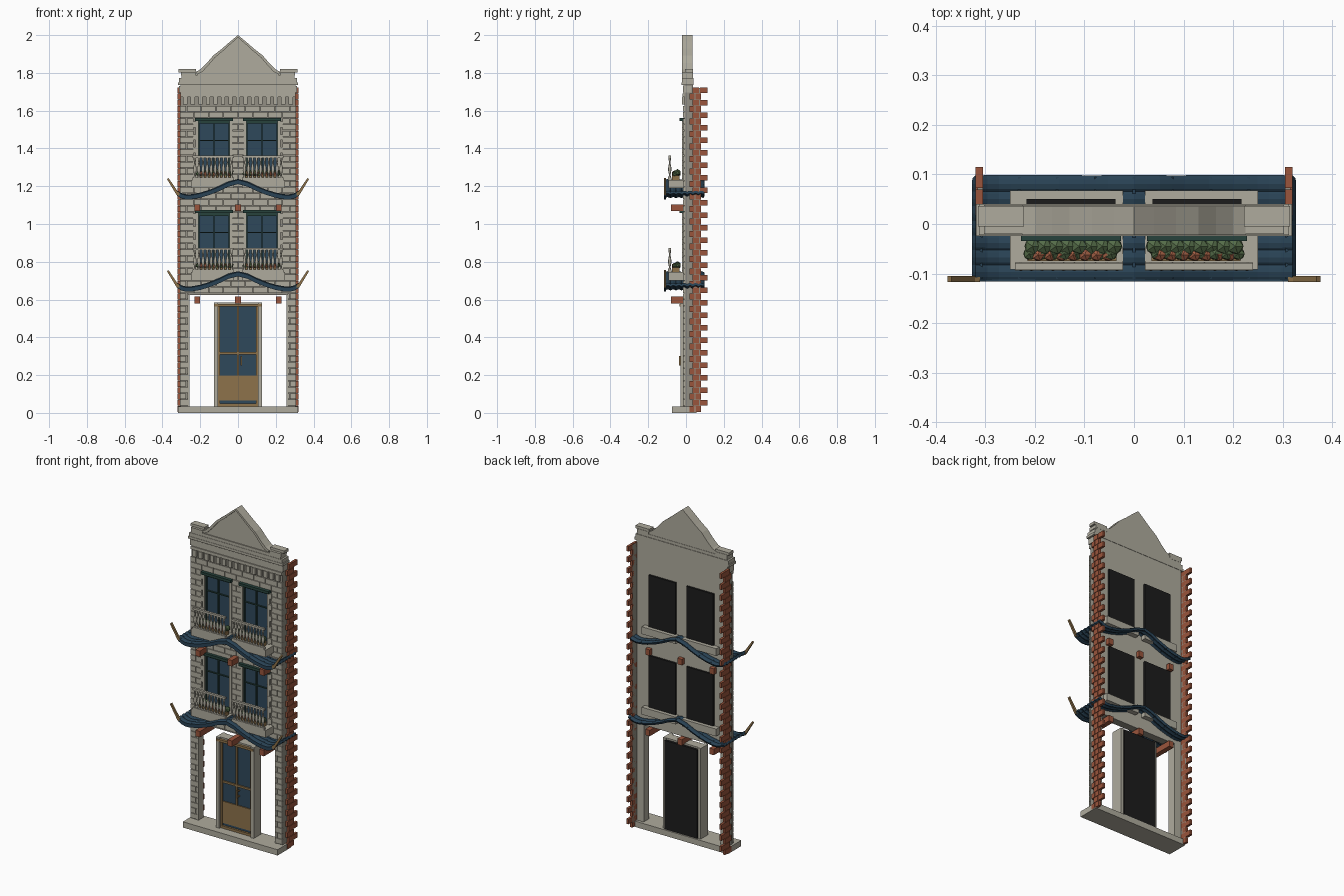
import bpy, bmesh, math, random
from mathutils import Matrix, Vector

random.seed(4)
if "Cube" in bpy.data.objects:
    bpy.data.objects.remove(bpy.data.objects["Cube"], do_unlink=True)


def material(name, r, g, b):
    m = bpy.data.materials.new(name)
    m.diffuse_color = (r, g, b, 1)
    m.use_nodes = True
    m.node_tree.nodes["Principled BSDF"].inputs["Base Color"].default_value = (r, g, b, 1)
    return m


STONE = material("pale stone", .43, .41, .34)
MORTAR = material("grey mortar", .29, .275, .23)
NAVY = material("navy tile", .022, .055, .09)
GLASS = material("blue glass", .028, .065, .105)
GREEN = material("dark green paint", .02, .055, .045)
WOOD = material("tan wood", .27, .17, .07)
BRICK = material("red brick", .32, .09, .045)
BLACK = material("black backing", .012, .012, .012)
LEAF = material("leaf green", .09, .15, .065)
FLOWER = material("orange flower", .38, .12, .06)


def finish(name, bm, mat, smooth=False):
    bmesh.ops.recalc_face_normals(bm, faces=bm.faces)
    me = bpy.data.meshes.new(name)
    bm.to_mesh(me)
    bm.free()
    me.materials.append(mat)
    ob = bpy.data.objects.new(name, me)
    bpy.context.collection.objects.link(ob)
    if smooth:
        me.shade_smooth()
    return ob


def boxes(name, mat, items):
    """One object from (x0, x1, y0, y1, z0, z1) boxes."""
    bm = bmesh.new()
    for x0, x1, y0, y1, z0, z1 in items:
        m = Matrix.Translation(((x0 + x1) / 2, (y0 + y1) / 2, (z0 + z1) / 2))
        bmesh.ops.create_cube(bm, size=1, matrix=m @ Matrix.Diagonal((x1 - x0, y1 - y0, z1 - z0, 1)))
    return finish(name, bm, mat)


def both(items):
    """Boxes plus their mirror images across x = 0."""
    return items + [(-b, -a, *rest) for a, b, *rest in items]


def plate(name, mat, outline, y0, y1):
    """Extrude an x-z outline along y."""
    bm = bmesh.new()
    face = bm.faces.new([bm.verts.new((x, y0, z)) for x, z in outline])
    ext = bmesh.ops.extrude_face_region(bm, geom=[face])
    bmesh.ops.translate(bm, vec=(0, y1 - y0, 0),
                        verts=[v for v in ext["geom"] if isinstance(v, bmesh.types.BMVert)])
    return finish(name, bm, mat)


STOREY = .488
FLOORS = (.752, .752 + STOREY)      # window sill heights
WIN_H = .305
WALL_B = .035

# Wall core with window openings and two ground-floor piers
core = both([(.21, .305, -.008, WALL_B, .625, 1.74), (.262, .305, -.008, WALL_B, .03, .625)])
core.append((-.045, .045, -.008, WALL_B, .625, 1.74))
spans = [(.625, FLOORS[0]), (FLOORS[0] + WIN_H, FLOORS[1]), (FLOORS[1] + WIN_H, 1.74)]
for a, b in spans:
    core += both([(.045, .21, -.008, WALL_B, a, b)])
boxes("wall_core", MORTAR, core)
boxes("rear_wall_facing", STONE, [(a, b, WALL_B, WALL_B + .003, c, d) for a, b, _, _, c, d in core])

# Running-bond stone blocks on the front, clipped around openings
openings = [(-.262, .262, 0, .625)]
for z in FLOORS:
    openings += [(.03, .235, z - .01, z + WIN_H), (-.235, -.03, z - .01, z + WIN_H)]
blocks, row_h, length, gap = [], .0331, .078, .003
for row in range(48):
    z0 = .04 + row * row_h
    z1 = z0 + row_h - gap
    start = -.31 - (length / 2 if row % 2 else 0)
    for i in range(10):
        parts = [(max(-.308, start + i * length), min(.308, start + (i + 1) * length - gap))]
        for a, b, c, d in openings:
            if z1 > c + .008 and z0 < d - .008:
                parts = [p for x0, x1 in parts for p in ((x0, min(x1, a)), (max(x0, b), x1))]
        blocks += [(a, b, -.016, -.006, z0, z1) for a, b in parts if b - a > .006]
boxes("front_stone_blocks", STONE, blocks)

# Toothed red brick returns on both sides
side = []
for row in range(52):
    z0 = .005 + row * .0331
    runs = ((.034, .07), (.073, .115)) if row % 2 else ((.018, .046), (.049, .08))
    side += both([(.304, .319, a, b, z0, z0 + .0305) for a, b in runs])
boxes("side_bricks", BRICK, side)
boxes("side_brick_joints", MORTAR, both([(.304, .315, .036, .078, .005, 1.72)]))

# Base step and ground-floor pier edges
boxes("base_step", STONE, [(-.318, .318, -.075, .055, 0, .035)])
boxes("pier_trim", STONE, both([(.258, .266, -.012, .036, .035, .625)]))

# Door
boxes("door_stone_frame", STONE, both([(.105, .127, -.03, .04, .035, .585)])
      + [(-.127, .127, -.018, .035, .568, .585)])
boxes("door_glass", GLASS, [(-.105, .105, -.008, .03, .05, .568)])
boxes("door_wood", WOOD, both([(.094, .106, -.02, .03, .04, .565)])
      + [(-.125, .125, -.034, .0, .562, .576), (-.1, .1, -.014, 0, .065, .197),
         (-.1, .1, -.016, 0, .31, .322), (-.006, .006, -.016, 0, .197, .565),
         (-.105, .105, -.02, .03, .035, .05), (.014, .021, -.036, -.029, .25, .3),
         (.014, .021, -.03, -.012, .255, .262), (.014, .021, -.03, -.012, .288, .295)])
boxes("door_backing", BLACK, [(-.11, .11, .03, .05, .037, .575)])

# Projecting beam ends under each awning
boxes("beam_ends", BRICK, [(x - .015, x + .015, -.08, .062, z, z + .036)
                           for x in (-.215, 0, .215) for z in (.58, .58 + STOREY)])


def roof_height(x):
    pts = [(0, .083), (.05, .07), (.1, .046), (.15, .026), (.2, .011), (.25, .002), (.285, .001), (.33, .025)]
    x = abs(x)
    for (a, za), (b, zb) in zip(pts, pts[1:]):
        if x <= b:
            return za + (zb - za) * (x - a) / (b - a)
    return pts[-1][1]


def awning(base):
    # Ribbed tile sheet following the wavy profile
    bm = bmesh.new()
    nx, ny = 26, 28
    grid = []
    for i in range(nx + 1):
        x = -.323 + .646 * i / nx
        grid.append([bm.verts.new((x, -.112 + .207 * j / ny,
                     base + roof_height(x) - .008 + .006 * abs(math.sin(math.pi * j / 4))))
                     for j in range(ny + 1)])
    for i in range(nx):
        for j in range(ny):
            bm.faces.new((grid[i][j], grid[i + 1][j], grid[i + 1][j + 1], grid[i][j + 1]))
    ob = finish("awning_tiles", bm, NAVY)
    mod = ob.modifiers.new("thickness", 'SOLIDIFY')
    mod.thickness, mod.offset = .014, 0
    # Fascia and raised cross seams
    xs = [-.323 + .646 * i / 26 for i in range(27)]
    outline = [(x, base + roof_height(x)) for x in xs] + \
              [(x, base + roof_height(x) - .022) for x in reversed(xs)]
    plate("awning_fascia", NAVY, outline, -.116, -.106)
    seams = []
    for i in range(-4, 5):
        z = base + roof_height(i * .077)
        seams.append((i * .077 - .003, i * .077 + .003, -.11, .095, z - .012, z + .002))
    boxes("awning_seams", NAVY, seams)
    # Upturned wooden horns
    for s in (-1, 1):
        plate("awning_horn", WOOD, [(s * x, base + z) for x, z in
              ((.31, .0), (.325, .003), (.376, .088), (.368, .094), (.32, .023), (.31, .018))], -.117, -.105)


BALUSTER = ((.004, 0), (.007, .008), (.004, .02), (.009, .045), (.008, .06), (.0035, .085), (.006, .1), (.006, .112))


def balcony(sill, s):
    lo, hi = sorted((s * .022, s * .25))
    boxes("balcony_slab", STONE, [(lo, hi, -.092, .068, sill - .05, sill - .006)])
    lo, hi = sorted((s * .022, s * .24))
    # Turned balusters between two rails
    bm = bmesh.new()
    for k in range(10):
        x = lo + .012 + k * (hi - lo - .024) / 9
        rings = [[bm.verts.new((x + r * math.cos(a * math.pi / 4), -.086 + r * math.sin(a * math.pi / 4), sill + z))
                  for a in range(8)] for r, z in BALUSTER]
        for low, up in zip(rings, rings[1:]):
            for a in range(8):
                bm.faces.new((low[a], low[a - 1], up[a - 1], up[a]))
    finish("balusters", bm, STONE, True)
    boxes("balcony_rails", STONE, [(lo, hi, -.093, -.079, sill + .11, sill + .122),
                                   (lo, hi, -.094, -.078, sill - .006, sill + .006)])
    # Planter with clumps of leaves and flowers
    boxes("planter", WOOD, [(min(s * .035, s * .215), max(s * .035, s * .215), -.075, -.035, sill - .006, sill + .018)])
    for name, mat, y, z, rad, n, shift in (("planter_leaves", LEAF, -.045, .03, .018, 8, 0),
                                           ("planter_greens", LEAF, -.06, .025, .014, 8, .006),
                                           ("planter_flowers", FLOWER, -.062, .026, .014, 7, .012)):
        bm = bmesh.new()
        for k in range(n):
            p = Vector((s * (.04 + shift + k * .0235), y, sill + z + random.uniform(-.004, .004)))
            bmesh.ops.create_icosphere(bm, subdivisions=1, radius=rad, matrix=Matrix.Translation(p))
        finish(name, bm, mat)


def window(sill, s):
    def put(name, mat, items):
        boxes(name, mat, items if s > 0 else [(-b, -a, *r) for a, b, *r in items])
    top = sill + WIN_H
    put("window_glass", GLASS, [(.045, .21, .0, .034, sill, top)])
    put("window_backing", BLACK, [(.037, .217, .034, .05, sill - .004, top + .004)])
    # Painted sash bars
    put("window_sash", GREEN, [(.045, .051, -.012, .01, sill, top), (.204, .21, -.012, .01, sill, top),
                               (.124, .131, -.01, .01, sill, top), (.045, .21, -.008, .01, sill + .2, sill + .205),
                               (.045, .21, -.012, .01, top - .014, top)])
    # Stone jambs in alternating blocks
    jambs = [(.03, .045, -.02, .01, sill - .01, top), (.21, .225, -.02, .01, sill - .01, top)]
    for k in range(0, 9, 2):
        jambs.append((.21, .238, -.021, .0, sill + k * .034, sill + k * .034 + .031))
    put("window_jambs", STONE, jambs)
    put("window_lintel", GREEN, [(.026, .228, -.034, -.005, top, top + .016)])


for sill in FLOORS:
    awning(sill - .09)
    for s in (-1, 1):
        window(sill, s)
        balcony(sill, s)

# Dentil frieze and stepped cornice
boxes("dentils", STONE, [(-.29 + k * .0398, -.267 + k * .0398, -.022, 0, 1.632, 1.672) for k in range(15)])
boxes("cornice", STONE, [(-.305, .305, -.018, .036, 1.672, 1.69), (-.312, .312, -.016, .03, 1.695, 1.73),
                         (-.305, .305, -.012, .038, 1.69, 1.74), (-.318, .318, -.024, .04, 1.735, 1.75),
                         (-.312, .312, -.022, .04, 1.75, 1.772), (-.3, .3, -.02, .037, 1.772, 1.79)])
boxes("parapet_ends", STONE, both([(.225, .302, -.02, .038, 1.785, 1.805), (.222, .314, -.005, .036, 1.803, 1.82)]))

# Swept gable: thick rim behind, slightly inset panel in front
half = [(.225, 1.805), (.2, 1.818), (.165, 1.852), (.13, 1.893), (.085, 1.928), (.04, 1.967)]
gable = [(-x, z) for x, z in half] + [(0, 2.0)] + [(x, z) for x, z in reversed(half)]
plate("gable_rim", STONE, [(-.225, 1.78)] + gable + [(.225, 1.78)], 0, .035)
inner = [(x * .95, z - .012) for x, z in gable]
plate("gable_panel", STONE, [(-.213, 1.775)] + inner + [(.213, 1.775)], -.014, .002)
trim = gable + [(x * .95, z - .013) for x, z in reversed(gable)]
plate("gable_trim", STONE, trim, -.022, .002)
